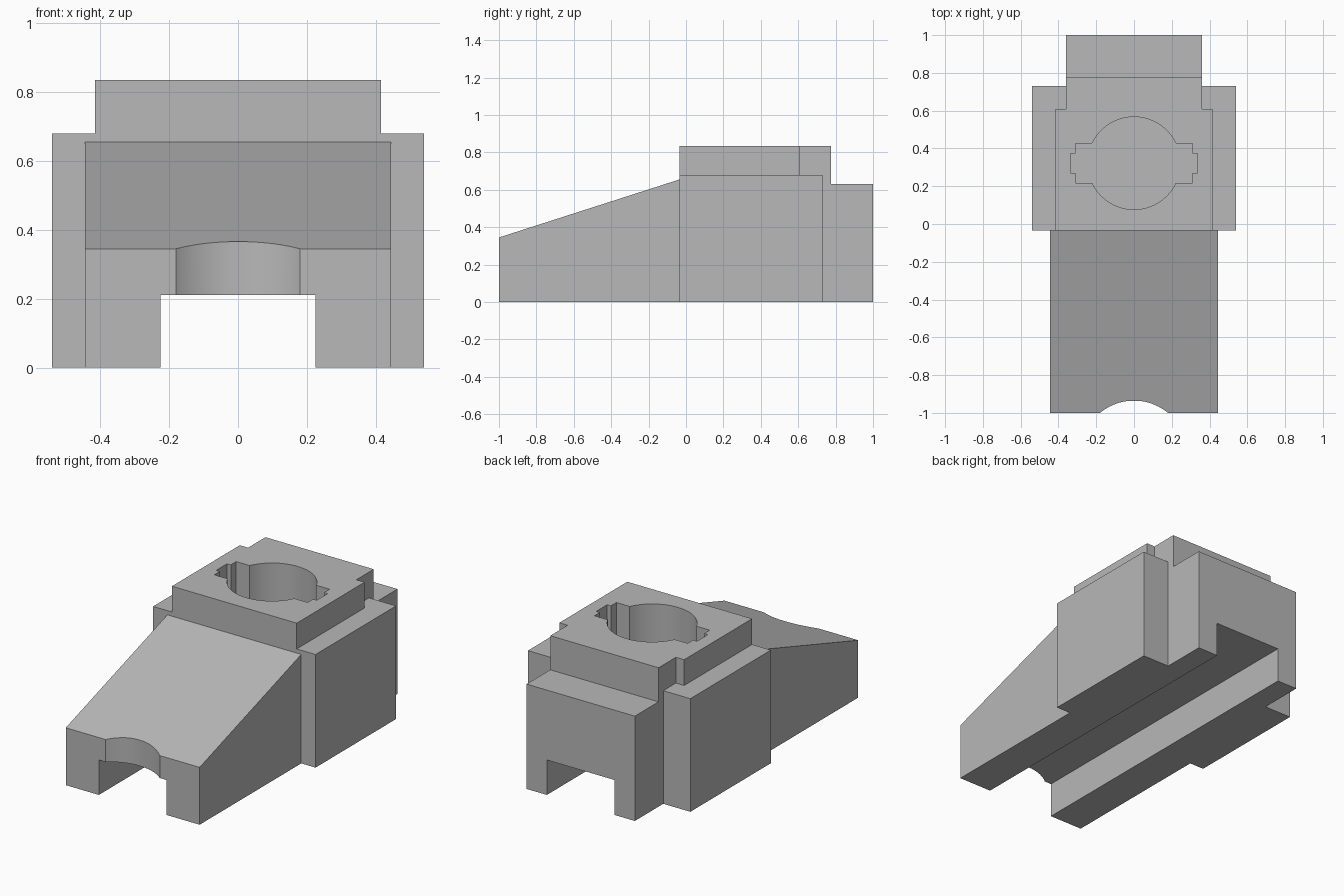
import bpy, bmesh, math
from mathutils import Vector

cube = bpy.data.objects.get("Cube")
if cube:
    bpy.data.objects.remove(cube, do_unlink=True)

grey = bpy.data.materials.new("plain grey")
grey.use_nodes = True
grey.diffuse_color = (0.48, 0.48, 0.48, 1)
grey.node_tree.nodes["Principled BSDF"].inputs["Base Color"].default_value = grey.diffuse_color


def prism(name, points, offset):
    """Extrude a closed 3D outline along an offset vector."""
    bm = bmesh.new()
    face = bm.faces.new([bm.verts.new(p) for p in points])
    new = bmesh.ops.extrude_face_region(bm, geom=[face])["geom"]
    bmesh.ops.translate(bm, vec=Vector(offset),
                        verts=[v for v in new if isinstance(v, bmesh.types.BMVert)])
    bmesh.ops.recalc_face_normals(bm, faces=bm.faces)
    mesh = bpy.data.meshes.new(name)
    bm.to_mesh(mesh)
    bm.free()
    mesh.materials.append(grey)
    obj = bpy.data.objects.new(name, mesh)
    bpy.context.collection.objects.link(obj)
    return obj


def plan(name, half, z0, z1):
    """Extrude upward a plan outline mirrored from its +x half."""
    outline = half + [(-x, y) for x, y in reversed(half)]
    return prism(name, [(x, y, z0) for x, y in outline], (0, 0, z1 - z0))


def arc(radius, cy, start, end, steps):
    return [(radius * math.cos(a), cy + radius * math.sin(a))
            for a in (start + (end - start) * i / steps for i in range(steps + 1))]


def cut(obj, cutter):
    mod = obj.modifiers.new(cutter.name, "BOOLEAN")
    mod.operation, mod.solver, mod.object = "DIFFERENCE", "EXACT", cutter
    bpy.context.view_layer.objects.active = obj
    bpy.ops.object.modifier_apply(modifier=mod.name)


FRONT, JOIN, DECK_END, BACK = -1.0, -0.035, 0.775, 1.0

# Sloping front ramp
ramp = prism("front_ramp",
             [(-0.445, FRONT, 0), (-0.445, JOIN, 0), (-0.445, JOIN, 0.655), (-0.445, FRONT, 0.345)],
             (0.89, 0, 0))

# Main block with shoulders, raised deck and rear neck
body = plan("main_block", [(0.54, JOIN), (0.54, 0.73), (0.36, 0.73), (0.36, DECK_END)], 0, 0.68)
deck = plan("raised_deck", [(0.415, JOIN), (0.415, 0.61), (0.36, 0.61), (0.36, DECK_END)], 0.68, 0.835)
neck = plan("rear_neck", [(0.36, DECK_END), (0.36, BACK)], 0, 0.63)

# Cutters: underside channel, front scoop, keyed socket
channel = plan("channel_cutter", [(0.225, -1.2), (0.225, 1.2)], -0.2, 0.21)
scoop = plan("scoop_cutter", arc(0.282, -1.217, -math.pi / 2, math.pi / 2, 32)[1:-1], -0.2, 0.9)

CY, R, SLOT = 0.322, 0.245, 0.104
lip = math.asin(SLOT / R)
half = arc(R, CY, -math.pi / 2, -lip, 16)[1:]
half += [(0.31, CY - SLOT), (0.31, CY - 0.052), (0.335, CY - 0.052)]
half += [(0.335, CY + 0.052), (0.31, CY + 0.052), (0.31, CY + SLOT)]
half += arc(R, CY, lip, math.pi / 2, 16)[:-1]
socket = plan("socket_cutter", half, 0.33, 1.0)

for part in (ramp, body, neck):
    cut(part, channel)
cut(ramp, scoop)
for part in (body, deck):
    cut(part, socket)
for cutter in (channel, scoop, socket):
    bpy.data.objects.remove(cutter, do_unlink=True)

# Smooth the curved walls, keep the edges sharp
bpy.ops.object.select_all(action="DESELECT")
for part in (ramp, body, deck, neck):
    part.select_set(True)
bpy.context.view_layer.objects.active = body
bpy.ops.object.shade_smooth_by_angle(angle=math.radians(25))
